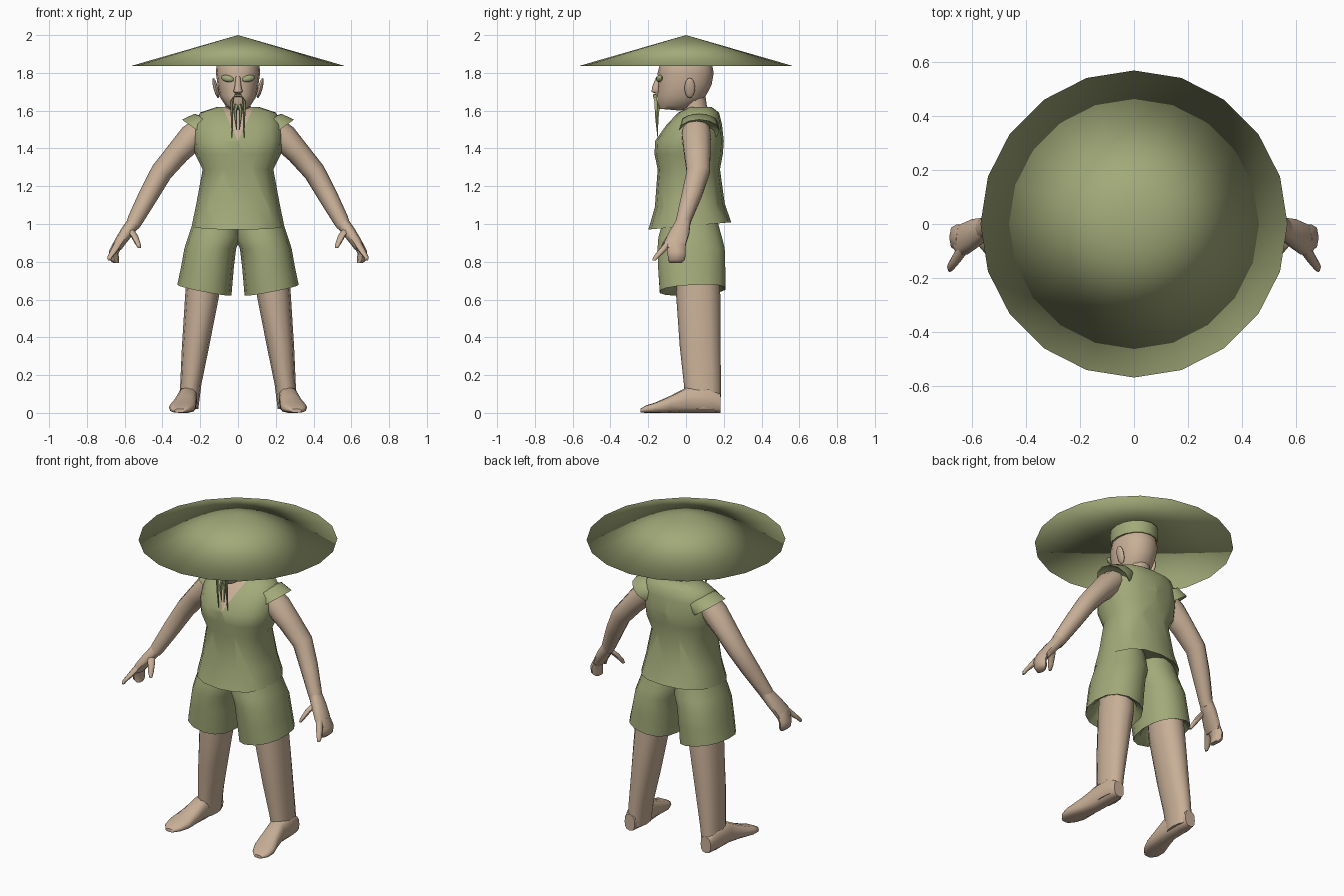
import bpy, bmesh, math
from mathutils import Vector, Matrix


def material(name, rgb):
    m = bpy.data.materials.new(name)
    m.diffuse_color = (*rgb, 1)
    return m


GREEN = material("olive_green", (0.36, 0.40, 0.19))
SKIN = material("skin", (0.58, 0.43, 0.31))


def finish(name, bm, mat, mirror=False, angle=50):
    bmesh.ops.recalc_face_normals(bm, faces=bm.faces)
    me = bpy.data.meshes.new(name)
    bm.to_mesh(me)
    bm.free()
    ob = bpy.data.objects.new(name, me)
    bpy.context.collection.objects.link(ob)
    me.materials.append(mat)
    if mirror:
        ob.modifiers.new("mirror", 'MIRROR').use_clip = False
    bpy.ops.object.select_all(action='DESELECT')
    ob.select_set(True)
    bpy.context.view_layer.objects.active = ob
    bpy.ops.object.shade_smooth_by_angle(angle=math.radians(angle))
    return ob


def loft(rings, n=12, power=1.0):
    """Skin over rings of (x, y, z, rx, ry, tilt about y, tilt about x)."""
    bm = bmesh.new()
    loops = []
    for r in rings:
        x, y, z, rx, ry, ty, tx = (tuple(r) + (0, 0))[:7]
        rot = Matrix.Rotation(math.radians(ty), 3, 'Y') @ Matrix.Rotation(math.radians(tx), 3, 'X')
        loop = []
        for i in range(n):
            a = 2 * math.pi * i / n
            c, s = math.cos(a), math.sin(a)
            p = Vector((rx * math.copysign(abs(c) ** power, c),
                        ry * math.copysign(abs(s) ** power, s), 0))
            loop.append(bm.verts.new(Vector((x, y, z)) + rot @ p))
        loops.append(loop)
    for a, b in zip(loops, loops[1:]):
        for i in range(n):
            j = (i + 1) % n
            bm.faces.new((a[i], a[j], b[j], b[i]))
    bm.faces.new(loops[0])
    bm.faces.new(loops[-1])
    return bm


def body(rows):
    """Turn rows of (z, half width, front y, back y, tilt) into rings."""
    return [(0, (f + b) / 2, z, w, (b - f) / 2, 0, t) for z, w, f, b, t in rows]


def ellipsoid(name, loc, size, mat, rot, mirror=True):
    bm = bmesh.new()
    bmesh.ops.create_uvsphere(bm, u_segments=12, v_segments=8, radius=1,
                              matrix=Matrix.LocRotScale(Vector(loc), rot, Vector(size)))
    return finish(name, bm, mat, mirror)


# Wide conical hat: upper and lower shells share one rim
bm = bmesh.new()
N = 20
rim = [bm.verts.new((0.568 * math.cos(2 * math.pi * i / N),
                     0.568 * math.sin(2 * math.pi * i / N), 1.836)) for i in range(N)]
top, under = bm.verts.new((0, 0, 2.0)), bm.verts.new((0, 0, 1.965))
for i in range(N):
    j = (i + 1) % N
    bm.faces.new((rim[i], rim[j], top))
    bm.faces.new((rim[j], rim[i], under))
finish("hat", bm, GREEN, angle=180)
finish("hat_band", loft([(0, 0, 1.845, .125, .145), (0, 0, 1.92, .13, .15)], 16), GREEN)

# Shirt, with the skin of the open collar cut into the front
bm = loft(body([(1.04, .19, -.14, .18, 5), (.99, .245, -.20, .24, 5), (1.10, .222, -.165, .205, 3),
                (1.29, .187, -.15, .18, 0), (1.37, .228, -.167, .195, 0), (1.44, .236, -.163, .20, 0),
                (1.53, .236, -.10, .19, 0), (1.59, .20, -.04, .175, 0), (1.62, .11, .02, .135, 0)]),
          16, 0.85)
SLOPE = 0.46
for s in (1, -1):
    bmesh.ops.bisect_plane(bm, geom=bm.verts[:] + bm.edges[:] + bm.faces[:],
                           plane_co=(0, 0, 1.44), plane_no=(s, 0, -SLOPE))
for f in bm.faces:
    c = f.calc_center_median()
    if c.y < 0.06 and abs(c.x) < (c.z - 1.44) * SLOPE:
        f.material_index = 1
finish("shirt", bm, GREEN).data.materials.append(SKIN)

# Short cap sleeves
finish("sleeve", loft([(.12, .07, 1.53, .05, .07, -35), (.16, .07, 1.535, .085, .10, -35),
                       (.215, .07, 1.495, .10, .108, -35), (.20, .07, 1.51, .075, .085, -35)], 12),
       GREEN, True)

# Shorts: one leg each side, meeting in the middle, hem turned inward
finish("shorts", loft([(.11, .02, 1.06, .115, .14), (.113, .022, 1.0, .128, .152),
                       (.123, .022, .93, .142, .172), (.147, .027, .87, .137, .182),
                       (.162, .03, .77, .140, .182), (.178, .035, .65, .146, .178, -11, 3),
                       (.18, .04, .67, .115, .14, -11, 3), (.18, .05, .75, .09, .11)], 14, .9),
       GREEN, True)

# Legs and feet
finish("leg", loft([(.175, .06, .80, .09, .11), (.19, .065, .62, .09, .117),
                    (.225, .075, .35, .072, .108), (.25, .087, .15, .056, .098),
                    (.262, .09, .02, .052, .093)], 12, .9), SKIN, True)
finish("foot", loft([(.265, .183, .05, .035, .05, 0, 90), (.266, .12, .07, .052, .07, 0, 90),
                     (.268, .0, .067, .052, .067, 0, 90), (.28, -.08, .046, .060, .046, 0, 90),
                     (.296, -.16, .028, .070, .028, 0, 90), (.305, -.21, .02, .056, .02, 0, 90),
                     (.308, -.242, .012, .028, .01, 0, 90)], 12, .75), SKIN, True)

# Arms
finish("arm", loft([(.18, .055, 1.525, .06, .07, -35), (.235, .055, 1.465, .075, .08, -37),
                    (.32, .06, 1.375, .063, .073, -38), (.405, .065, 1.275, .058, .064, -35),
                    (.475, .03, 1.15, .052, .056, -30), (.545, -.012, 1.02, .042, .042, -30),
                    (.56, -.02, .99, .036, .042, -32)], 10), SKIN, True)

# Hand: palm, curled fingers, forward finger and thumb
finish("palm", loft([(.55, -.015, 1.01, .036, .04, -35), (.59, -.035, .955, .034, .055, -35),
                     (.625, -.055, .905, .03, .06, -30), (.645, -.06, .87, .026, .055, -20)], 10, .85),
       SKIN, True)
finish("fingers", loft([(.635, -.055, .895, .026, .052, -25), (.658, -.05, .85, .026, .048, -10),
                        (.655, -.05, .81, .025, .045, 0), (.645, -.055, .793, .015, .032, 0)], 8, .85),
       SKIN, True)
finish("forward_finger", loft([(.625, -.08, .91, .022, .026, -25), (.655, -.125, .86, .018, .022, -15),
                               (.678, -.158, .825, .014, .016, 0), (.681, -.168, .808, .008, .01)], 8),
       SKIN, True)
finish("thumb", loft([(.575, -.045, .975, .022, .026), (.548, -.08, .935, .02, .022),
                      (.53, -.11, .895, .015, .017), (.522, -.122, .872, .008, .01)], 8), SKIN, True)

# Neck and head
finish("neck", loft([(0, .06, 1.56, .085, .075), (0, .045, 1.63, .065, .065),
                     (0, .03, 1.70, .07, .07)]), SKIN)
finish("head", loft(body([(1.605, .038, -.14, -.03, -5), (1.625, .065, -.15, .04, -5),
                          (1.675, .098, -.153, .10, -3), (1.735, .108, -.148, .135, 0),
                          (1.80, .117, -.15, .147, 0), (1.86, .112, -.135, .135, 0),
                          (1.915, .06, -.08, .08, 0)]), 16, .9), SKIN)
finish("nose", loft([(0, -.145, 1.78, .012, .012), (0, -.158, 1.725, .018, .022),
                     (0, -.16, 1.70, .025, .022), (0, -.15, 1.69, .014, .012)], 8), SKIN)
ellipsoid("ear", (.118, .02, 1.72), (.012, .028, .055), SKIN, Matrix.Rotation(.25, 3, 'Y').to_quaternion())
ellipsoid("eye", (.056, -.141, 1.77), (.036, .015, .018), GREEN,
          (Matrix.Rotation(.3, 3, 'Z') @ Matrix.Rotation(-.2, 3, 'Y')).to_quaternion())

# Long drooping moustache and thin chin beard
finish("moustache", loft([(0, -.164, 1.682, .008, .011, 90), (.022, -.164, 1.678, .009, .011, 60),
                          (.033, -.16, 1.65, .008, .009), (.032, -.157, 1.56, .006, .007),
                          (.031, -.148, 1.445, .002, .002)], 6), GREEN, True)
finish("beard", loft([(.005, -.148, 1.635, .012, .011), (.015, -.15, 1.60, .01, .01),
                      (.012, -.152, 1.56, .007, .008), (.008, -.15, 1.50, .002, .002)], 6), GREEN, True)
